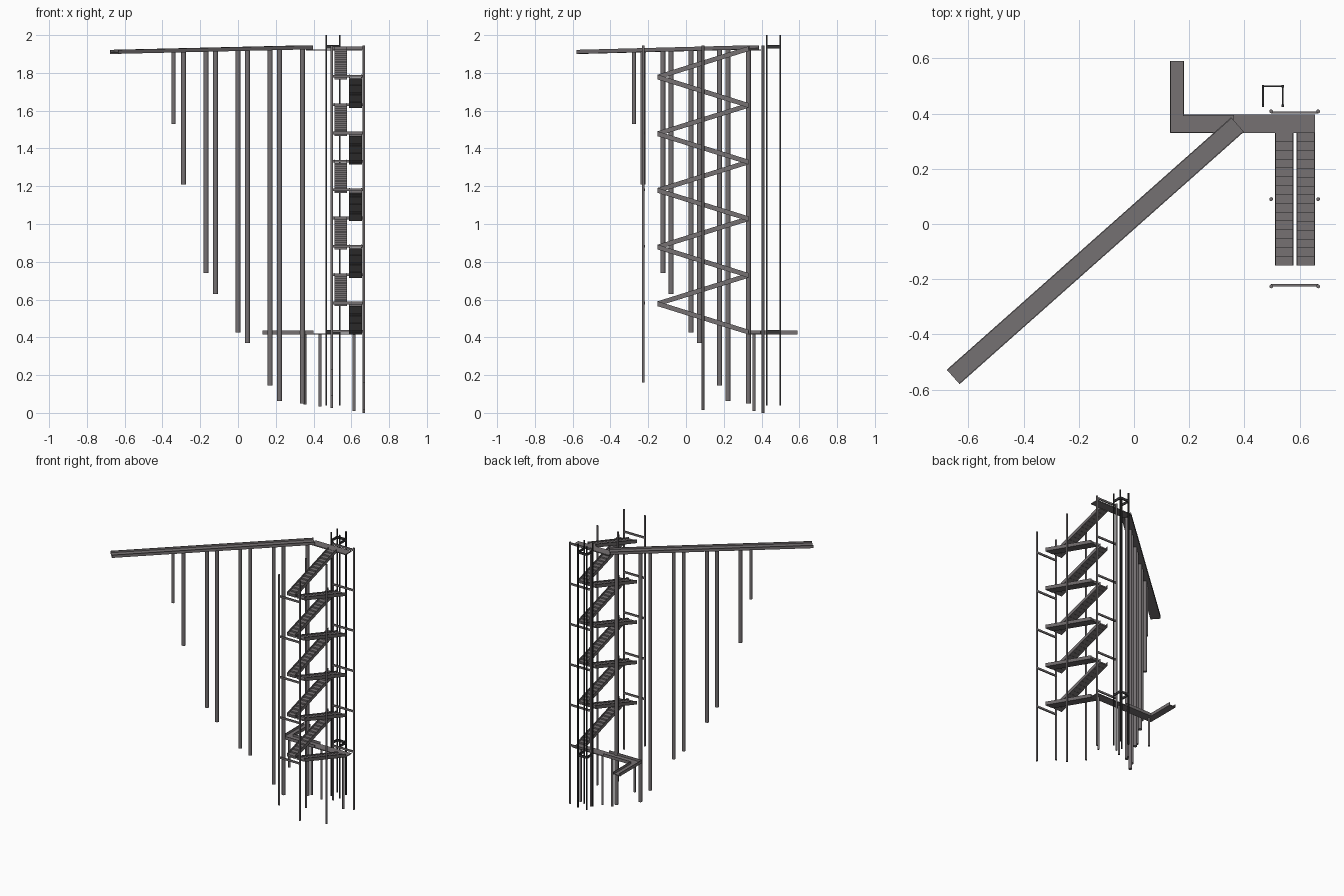
import bpy, bmesh, math
from mathutils import Vector, Matrix

if "Cube" in bpy.data.objects:
    bpy.data.objects.remove(bpy.data.objects["Cube"])


def material(name, rgb):
    m = bpy.data.materials.new(name)
    m.diffuse_color = (*rgb, 1)
    m.use_nodes = True
    m.node_tree.nodes["Principled BSDF"].inputs["Base Color"].default_value = m.diffuse_color
    return m


GREY = material("warm grey steel", (0.18, 0.165, 0.17))
DARK = material("dark steel", (0.035, 0.035, 0.037))


def finish(name, bm, mat, smooth=False):
    bmesh.ops.recalc_face_normals(bm, faces=bm.faces)
    me = bpy.data.meshes.new(name)
    bm.to_mesh(me)
    bm.free()
    me.materials.append(mat)
    ob = bpy.data.objects.new(name, me)
    bpy.context.collection.objects.link(ob)
    if smooth:
        bpy.ops.object.select_all(action='DESELECT')
        ob.select_set(True)
        bpy.context.view_layer.objects.active = ob
        bpy.ops.object.shade_smooth_by_angle(angle=math.radians(50))
    return ob


def add_box(bm, x0, x1, y0, y1, z0, z1):
    mat = Matrix.Translation(((x0 + x1) / 2, (y0 + y1) / 2, (z0 + z1) / 2)) \
        @ Matrix.Diagonal((x1 - x0, y1 - y0, z1 - z0, 1))
    bmesh.ops.create_cube(bm, size=1, matrix=mat)


def add_post(bm, x, y, z0, z1, r):
    bmesh.ops.create_cone(bm, cap_ends=True, segments=10, radius1=r, radius2=r,
                          depth=z1 - z0, matrix=Matrix.Translation((x, y, (z0 + z1) / 2)))


def add_sweep(bm, p, q, section):
    """Sweep a (sideways, up) section from p to q, ends kept vertical."""
    p, q = Vector(p), Vector(q)
    d = q - p
    side = Vector((d.y, -d.x, 0)).normalized()
    rings = [[bm.verts.new(c + side * s + Vector((0, 0, h))) for s, h in section] for c in (p, q)]
    n = len(section)
    for i in range(n):
        j = (i + 1) % n
        bm.faces.new((rings[0][i], rings[0][j], rings[1][j], rings[1][i]))
    bm.faces.new(rings[0])
    bm.faces.new(rings[1][::-1])


def channel(half, height, plate, t=0.004):
    """U section: floor plate with an upstand on both sides."""
    return [(-half, 0), (half, 0), (half, height), (half - t, height), (half - t, plate),
            (-half + t, plate), (-half + t, height), (-half, height)]


# Long sloping bridge deck
A, B = Vector((-0.655, -0.554, 1.901)), Vector((0.375, 0.36, 1.925))
bm = bmesh.new()
add_sweep(bm, A, B, channel(0.035, 0.021, 0.008))
finish("bridge_deck", bm, GREY)

# Bridge pillars along the deck centre line, following the falling ground
bm = bmesh.new()
pillars = [(-0.341, 1.53), (-0.288, 1.21), (-0.169, 0.74), (-0.119, 0.63), (0, 0.425),
           (0.05, 0.37), (0.17, 0.145), (0.22, 0.063), (0.341, 0.05)]
for x, z in pillars:
    top = A.lerp(B, (x - A.x) / (B.x - A.x))
    add_post(bm, x, top.y, z, top.z + 0.003, 0.0105 if x < -0.3 else 0.0135)
finish("bridge_pillars", bm, GREY, True)

# Zigzag stair flights: channels with small steps inside
Y0, Y1, RISE, N = -0.15, 0.33, 0.15, 15
for k in range(10):
    up_back = k % 2 == 1
    xc = 0.544 if up_back else 0.622
    z = 0.415 + k * RISE
    ya, yb = (Y0, Y1) if up_back else (Y1, Y0)
    bm = bmesh.new()
    add_sweep(bm, (xc, ya, z), (xc, yb, z + RISE), channel(0.034, 0.026, 0.008))
    for i in range(N):
        y, y2 = ya + (yb - ya) * i / N, ya + (yb - ya) * (i + 1) / N
        zs = z + RISE * (i + 1) / N
        add_box(bm, xc - 0.03, xc + 0.03, min(y, y2), max(y, y2), zs - 0.001, zs + 0.009)
    finish("stair_flight_%d" % (k + 1), bm, GREY)

# Upper landing
bm = bmesh.new()
add_box(bm, 0.36, 0.656, 0.33, 0.396, 1.918, 1.925)
finish("upper_landing", bm, GREY)

# Lower L-shaped walkway with upstands on the part away from the stairs
bm = bmesh.new()
zb, zp, zr, t = 0.414, 0.420, 0.437, 0.004
add_box(bm, 0.13, 0.656, 0.33, 0.396, zb, zp)
add_box(bm, 0.13, 0.182, 0.396, 0.59, zb, zp)
add_box(bm, 0.13, 0.40, 0.33, 0.33 + t, zb, zr)
add_box(bm, 0.13, 0.13 + t, 0.33, 0.59, zb, zr)
add_box(bm, 0.182, 0.40, 0.396 - t, 0.396, zb, zr)
add_box(bm, 0.182 - t, 0.182, 0.392, 0.59, zb, zr)
finish("lower_walkway", bm, GREY)

# Short legs under the lower walkway
bm = bmesh.new()
for x, z in [(0.17, 0.2), (0.355, 0.045), (0.435, 0.035), (0.615, 0.01)]:
    add_post(bm, x, 0.36, z, 0.416, 0.008)
finish("walkway_legs", bm, GREY, True)

# Six slim columns around the stairs
bm = bmesh.new()
XL, XR, YF, YB = 0.497, 0.667, -0.226, 0.408
for x, y, z in [(XL, YF, 0.23), (XR, YF, 0.16), (XL, 0.09, 0.09), (XR, 0.09, 0.015),
                (XL, YB, 0.025), (XR, YB, 0.0)]:
    add_post(bm, x, y, z, 1.945, 0.007)
finish("stair_columns", bm, GREY, True)

# Cross bars tying the columns at every turn of the stairs
bm = bmesh.new()
for k in range(11):
    y = YB - 0.004 if k % 2 == 0 else YF + 0.004
    z = 0.425 + k * RISE
    add_box(bm, XL, XR, y - 0.004, y + 0.004, z, z + 0.014)
finish("column_cross_bars", bm, GREY)

# Lift shaft: four thin posts and two three-sided door frames
bm = bmesh.new()
x0, x1, y0, y1 = 0.467, 0.539, 0.428, 0.499
for x in (x0, x1):
    for y in (y0, y1):
        add_box(bm, x - 0.004, x + 0.004, y - 0.004, y + 0.004, 0.04, 2.0)
finish("lift_posts", bm, DARK)
bm = bmesh.new()
for z in (0.42, 1.929):
    for x in (x0, x1):
        add_box(bm, x - 0.003, x + 0.003, y0, y1, z, z + 0.018)
    add_box(bm, x0, x1, y1 - 0.003, y1 + 0.003, z, z + 0.018)
finish("lift_frames", bm, DARK)
